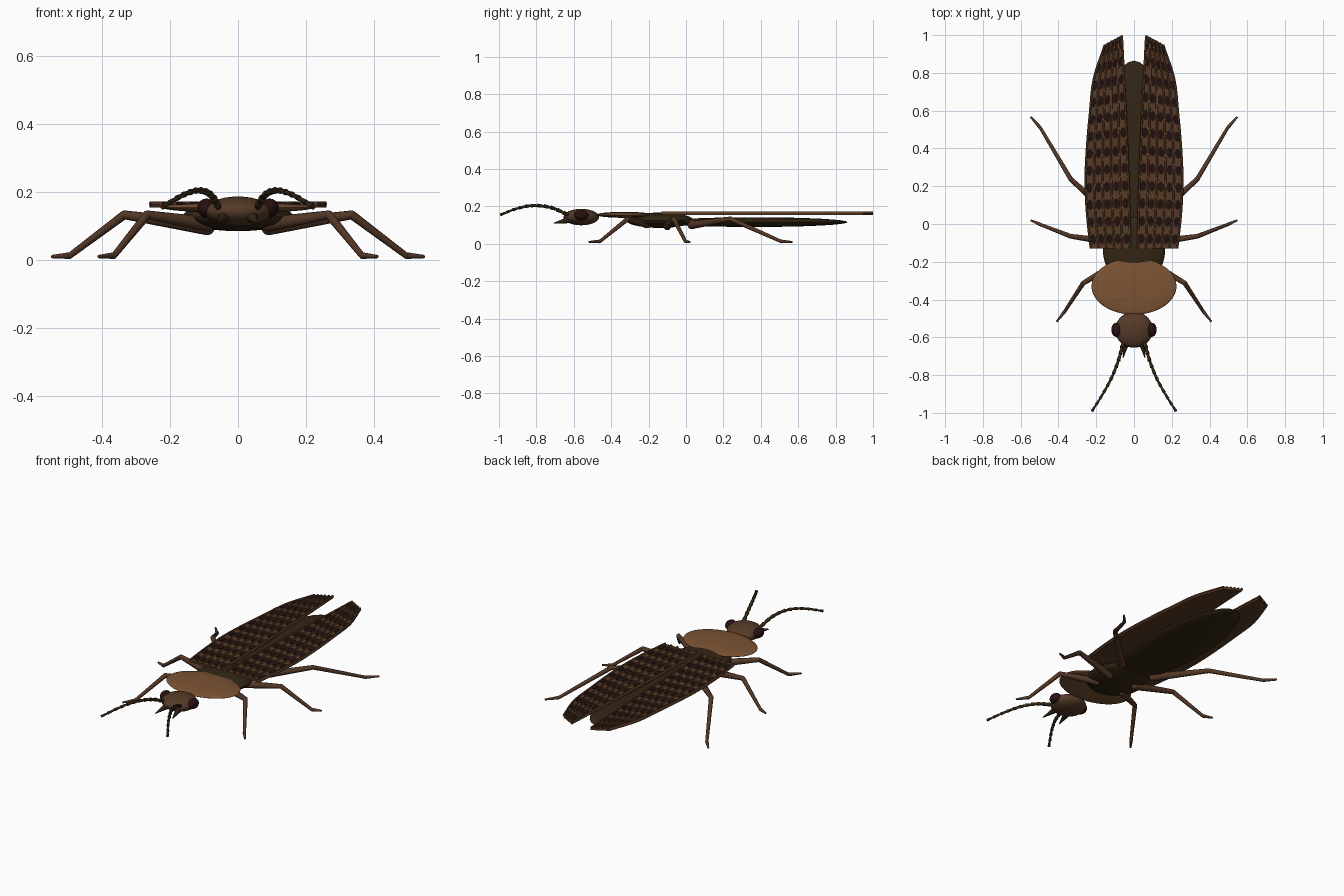
import bpy, bmesh, math
from mathutils import Vector, Matrix

cube = bpy.data.objects.get("Cube")
if cube:
    bpy.data.objects.remove(cube, do_unlink=True)


def material(name, rgb):
    m = bpy.data.materials.new(name)
    m.use_nodes = True
    m.diffuse_color = (*rgb, 1)
    m.node_tree.nodes["Principled BSDF"].inputs["Base Color"].default_value = (*rgb, 1)
    return m


TAN = material("tan_brown", (0.2, 0.087, 0.034))
WING = material("wing_brown", (0.095, 0.042, 0.019))
RIB = material("rib_brown", (0.125, 0.056, 0.025))
LEG = material("leg_brown", (0.085, 0.038, 0.019))
HEAD = material("head_brown", (0.09, 0.042, 0.02))
DARK = material("dark_olive", (0.033, 0.019, 0.007))
EYE = material("eye_maroon", (0.022, 0.005, 0.006))
PIT = material("pit_maroon", (0.016, 0.005, 0.005))


def finish(name, bm, mat, smooth=True):
    bmesh.ops.recalc_face_normals(bm, faces=bm.faces)
    mesh = bpy.data.meshes.new(name)
    bm.to_mesh(mesh)
    bm.free()
    ob = bpy.data.objects.new(name, mesh)
    bpy.context.collection.objects.link(ob)
    mesh.materials.append(mat)
    if smooth:
        bpy.ops.object.select_all(action="DESELECT")
        ob.select_set(True)
        bpy.context.view_layer.objects.active = ob
        bpy.ops.object.shade_smooth_by_angle(angle=math.radians(40))
    return ob


def ellipsoid(name, centre, radii, mat, segments=32, rings=16):
    bm = bmesh.new()
    bmesh.ops.create_uvsphere(bm, u_segments=segments, v_segments=rings, radius=1,
                              matrix=Matrix.Translation(centre) @ Matrix.Diagonal((*radii, 1)))
    return finish(name, bm, mat)


def add_cone(bm, a, b, r1, r2, sides=10):
    a, b = Vector(a), Vector(b)
    turn = (b - a).to_track_quat("Z", "Y").to_matrix().to_4x4()
    bmesh.ops.create_cone(bm, cap_ends=True, segments=sides, radius1=r1, radius2=r2,
                          depth=(b - a).length, matrix=Matrix.Translation((a + b) / 2) @ turn)


def add_ball(bm, centre, r):
    bmesh.ops.create_uvsphere(bm, u_segments=10, v_segments=6, radius=r,
                              matrix=Matrix.Translation(centre))


def flip(p, side):
    return Vector((p[0] * side, p[1], p[2]))


def along(points, t):
    """Smooth value on an evenly spaced list of vectors (Catmull-Rom)."""
    f = t * (len(points) - 1)
    i = min(int(f), len(points) - 2)
    u = f - i
    p1, p2 = points[i], points[i + 1]
    p0 = points[i - 1] if i else p1 * 2 - p2
    p3 = points[i + 2] if i + 2 < len(points) else p2 * 2 - p1
    return 0.5 * (2 * p1 + (p2 - p0) * u + (2 * p0 - 5 * p1 + 4 * p2 - p3) * u ** 2
                  + (3 * p1 - p0 - 3 * p2 + p3) * u ** 3)


# Body
ellipsoid("abdomen", (0, 0.365, 0.116), (0.17, 0.5, 0.026), DARK)
ellipsoid("thorax", (0, -0.14, 0.126), (0.165, 0.18, 0.041), DARK)
ellipsoid("thorax_shield", (0, -0.33, 0.155), (0.225, 0.15, 0.016), TAN, 48, 24)
ellipsoid("head", (0, -0.56, 0.143), (0.1, 0.095, 0.044), HEAD)

# Wing case outline: outer edge from front to tip
OUTER = [Vector((x, 0)) for x in (0.232, 0.252, 0.26, 0.252, 0.236, 0.215, 0.155)]
COLUMNS, ROWS, TOP = 5, 12, 0.166


def wing_point(s, t, z, side):
    inner = 0.018 + 0.045 * t ** 1.5
    x = inner + (along(OUTER, t).x - inner) * s
    y = -0.13 + t * (1.13 - 0.05 * s)
    return Vector((x * side, y, z))


def wing_case(label, side):
    # Thin plate
    bm = bmesh.new()
    grid = [[bm.verts.new(wing_point(i / COLUMNS, j / 24, TOP - 0.012, side))
             for i in range(COLUMNS + 1)] for j in range(25)]
    faces = [bm.faces.new((grid[j][i], grid[j][i + 1], grid[j + 1][i + 1], grid[j + 1][i]))
             for j in range(24) for i in range(COLUMNS)]
    top = bmesh.ops.extrude_face_region(bm, geom=faces)["geom"]
    for v in top:
        if isinstance(v, bmesh.types.BMVert):
            v.co.z = TOP
    finish(label + "_wing_case", bm, WING)

    # Lengthwise ribs
    bm = bmesh.new()
    for i in range(COLUMNS + 1):
        s = 0.015 + 0.97 * i / COLUMNS
        rings = []
        for j in range(25):
            c = wing_point(s, j / 24, TOP, side)
            rings.append([bm.verts.new(c + Vector((dx, 0, dz))) for dx, dz in
                          ((-0.006, -0.002), (-0.003, 0.007), (0.003, 0.007), (0.006, -0.002))])
        for a, b in zip(rings, rings[1:]):
            for k in range(4):
                bm.faces.new((a[k], a[k - 1], b[k - 1], b[k]))
        bm.faces.new(rings[0])
        bm.faces.new(rings[-1])
    finish(label + "_wing_ribs", bm, RIB, False)

    # Oval pits between the ribs, as thin plates
    bm = bmesh.new()
    for i in range(COLUMNS):
        for j in range(ROWS):
            loops = []
            for z in (TOP - 0.001, TOP + 0.003):
                loops.append([bm.verts.new(wing_point(
                    (i + 0.5 + 0.33 * math.cos(a)) / COLUMNS,
                    (j + 0.55 + 0.3 * math.sin(a)) / ROWS, z, side))
                    for a in (math.tau * k / 12 for k in range(12))])
            low, high = loops
            bm.faces.new(high)
            bm.faces.new(low)
            for k in range(12):
                bm.faces.new((low[k - 1], low[k], high[k], high[k - 1]))
    finish(label + "_wing_pits", bm, PIT, False)


# Leg joints: hip, knee, ankle, toe
LEGS = {
    "front": ((0.09, -0.21, 0.105), (0.268, -0.312, 0.133), (0.365, -0.46, 0.013), (0.41, -0.518, 0.01)),
    "middle": ((0.09, -0.1, 0.095), (0.335, -0.065, 0.133), (0.495, -0.003, 0.013), (0.547, 0.02, 0.01)),
    "hind": ((0.11, 0.03, 0.1), (0.335, 0.238, 0.133), (0.495, 0.508, 0.013), (0.547, 0.567, 0.01)),
}
ANTENNA = [Vector(p) for p in ((0.055, -0.62, 0.15), (0.08, -0.715, 0.192), (0.117, -0.81, 0.205),
                               (0.165, -0.9, 0.19), (0.222, -0.99, 0.156))]

for label, side in (("left", 1), ("right", -1)):
    wing_case(label, side)

    # Legs
    for leg, joints in LEGS.items():
        hip, knee, ankle, toe = (flip(p, side) for p in joints)
        bm = bmesh.new()
        add_ball(bm, hip, 0.022)
        add_cone(bm, hip, knee, 0.022, 0.013)
        add_ball(bm, knee, 0.013)
        add_cone(bm, knee, ankle, 0.013, 0.009)
        add_ball(bm, ankle, 0.0095)
        add_cone(bm, ankle, toe, 0.01, 0.005)
        finish(f"{label}_{leg}_leg", bm, LEG)

    # Beaded antenna
    bm = bmesh.new()
    for k in range(11):
        a, b = (flip(along(ANTENNA, n / 11), side) for n in (k, k + 1))
        r = 0.012 - 0.0004 * k
        add_cone(bm, a, b, r * 0.6, r)
    finish(label + "_antenna", bm, DARK)

    # Eye and jaw
    ellipsoid(label + "_eye", (0.093 * side, -0.56, 0.153), (0.027, 0.038, 0.028), EYE, 20, 12)
    bm = bmesh.new()
    add_cone(bm, flip((0.04, -0.625, 0.128), side), flip((0.058, -0.708, 0.11), side), 0.018, 0.002)
    finish(label + "_jaw", bm, DARK)
